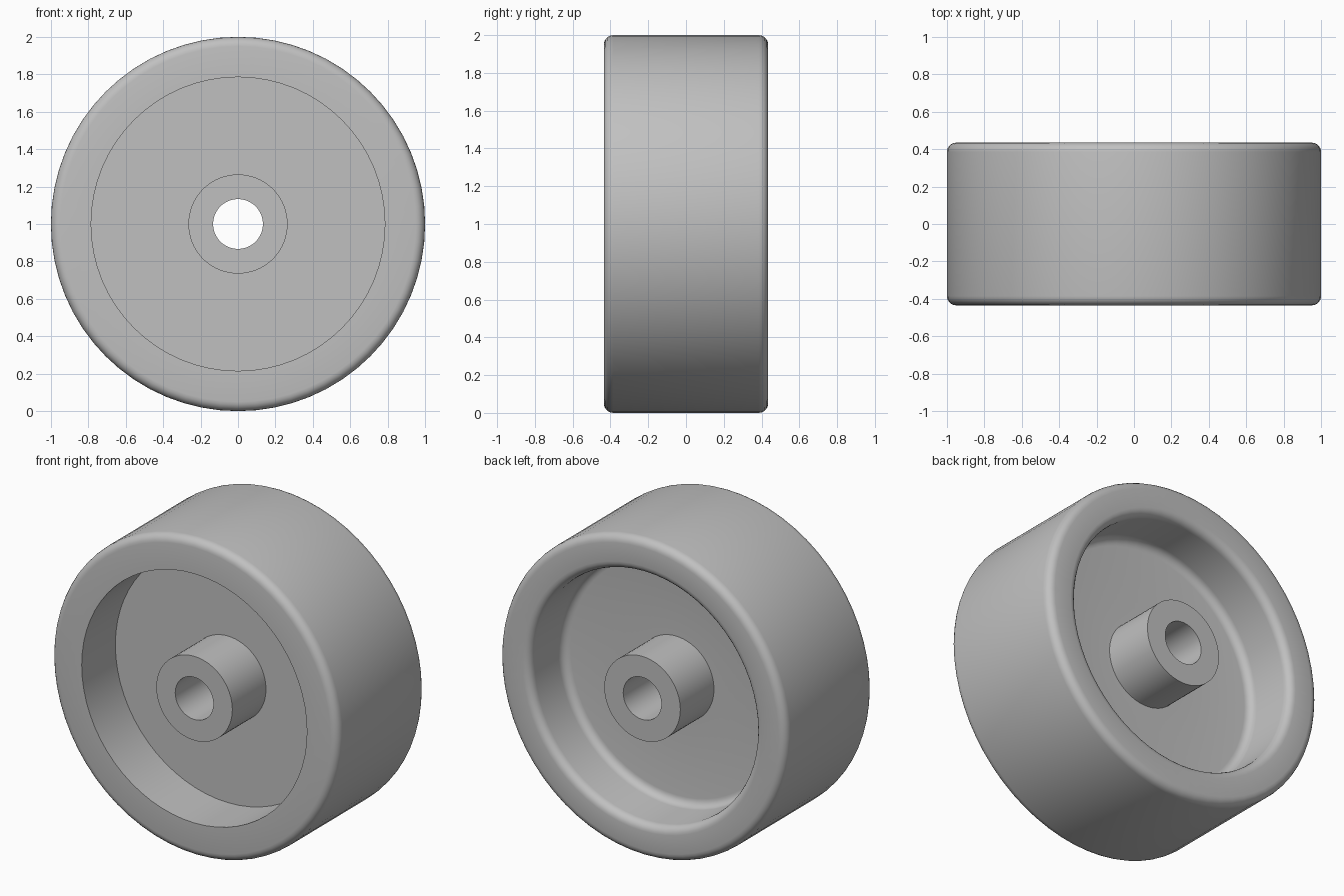
import bpy, bmesh, math
from mathutils import Vector

SEGMENTS = 64
HALF = 0.435      # half width of the wheel
WEB = 0.10        # half thickness of the disc
TYRE, RECESS, HUB, BORE = 1.0, 0.785, 0.265, 0.133
FILLET = 0.05

cube = bpy.data.objects.get("Cube")
if cube:
    bpy.data.objects.remove(cube, do_unlink=True)

grey = bpy.data.materials.new("plain grey")
grey.use_nodes = True
grey.diffuse_color = (0.53, 0.53, 0.53, 1)
grey.node_tree.nodes["Principled BSDF"].inputs["Base Color"].default_value = grey.diffuse_color


def arc(radius, y, start, end, steps=5):
    """Fillet points (radius, y) around a centre, angles in degrees."""
    angles = [math.radians(start + (end - start) * i / steps) for i in range(steps + 1)]
    return [(radius + FILLET * math.cos(a), y + FILLET * math.sin(a)) for a in angles]


def lathe(name, profile, centre):
    """Turn a closed (radius, y) profile about the y axis."""
    bm = bmesh.new()
    verts = [bm.verts.new((r, y, 0)) for r, y in profile]
    edges = [bm.edges.new((v, verts[i - 1])) for i, v in enumerate(verts)]
    bmesh.ops.spin(bm, geom=verts + edges, cent=(0, 0, 0), axis=(0, 1, 0),
                   angle=math.tau, steps=SEGMENTS, use_duplicate=False)
    bmesh.ops.remove_doubles(bm, verts=bm.verts, dist=0.0005)
    bmesh.ops.recalc_face_normals(bm, faces=bm.faces)
    mesh = bpy.data.meshes.new(name)
    bm.to_mesh(mesh)
    bm.free()
    mesh.materials.append(grey)
    obj = bpy.data.objects.new(name, mesh)
    obj.location = Vector(centre)
    bpy.context.collection.objects.link(obj)
    bpy.ops.object.select_all(action='DESELECT')
    obj.select_set(True)
    bpy.context.view_layer.objects.active = obj
    bpy.ops.object.shade_smooth_by_angle(angle=math.radians(30))
    return obj


# Front: sharp recess and hub flush with the rim
profile = [(BORE, -HALF), (HUB, -HALF), (HUB, -WEB), (RECESS, -WEB), (RECESS, -HALF)]
# Rounded tread edges
profile += arc(TYRE - FILLET, -HALF + FILLET, -90, 0)
profile += arc(TYRE - FILLET, HALF - FILLET, 0, 90)
# Back: rounded lip and rounded floor corner, then the hub
profile += arc(RECESS + FILLET, HALF - FILLET, 90, 180)
profile += arc(RECESS - FILLET, WEB + FILLET, 0, -90)
profile += [(HUB, WEB), (HUB, HALF), (BORE, HALF)]

lathe("wheel", profile, (0, 0, 1))
